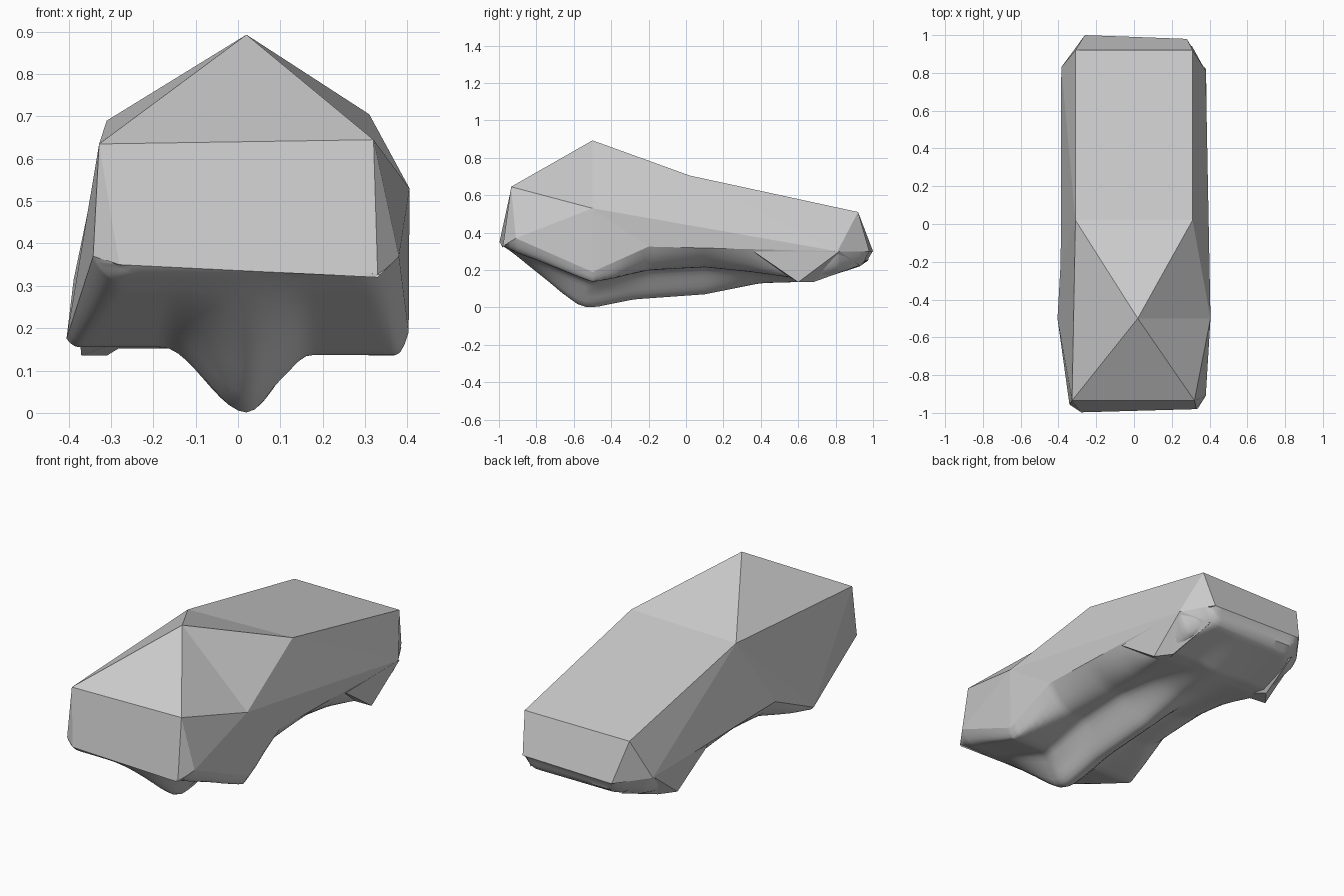
import bpy, math

if "Cube" in bpy.data.objects:
    bpy.data.objects.remove(bpy.data.objects["Cube"])


def make_object(name, verts, faces, smooth=None):
    mesh = bpy.data.meshes.new(name)
    mesh.from_pydata(verts, [], faces)
    mesh.update()
    ob = bpy.data.objects.new(name, mesh)
    bpy.context.collection.objects.link(ob)
    bpy.context.view_layer.objects.active = ob
    ob.select_set(True)
    bpy.ops.object.mode_set(mode='EDIT')
    bpy.ops.mesh.select_all(action='SELECT')
    bpy.ops.mesh.normals_make_consistent(inside=False)
    bpy.ops.object.mode_set(mode='OBJECT')
    if smooth:
        bpy.ops.object.shade_smooth_by_angle(angle=math.radians(smooth))
    ob.select_set(False)
    return ob


def interp(table, y):
    # Piecewise linear lookup of rows (y, value, ...)
    for a, b in zip(table, table[1:]):
        if y <= b[0]:
            t = max(0, (y - a[0]) / (b[0] - a[0]))
            return [p + (q - p) * t for p, q in zip(a[1:], b[1:])]
    return list(table[-1][1:])


# Faceted upper shell: roof, front, back and side corners
P = {
    'apex': (.02, -.5, .893), 'roofL': (-.31, .02, .69), 'roofR': (.31, .02, .705),
    'frontL': (-.328, -.935, .635), 'frontR': (.32, -.935, .645),
    'sideR': (.405, -.5, .53), 'backL': (-.31, .92, .51), 'backR': (.31, .92, .51),
    'noseL': (-.28, -.997, .35), 'noseR': (.33, -.98, .32),
    'cheekL': (-.342, -.955, .37), 'cheekR': (.38, -.91, .37),
    'lumpL': (-.405, -.5, .175), 'lumpR': (.403, -.5, .19),
    'midL': (-.388, -.2, .315), 'midR': (.39, -.2, .325),
    'tailL': (-.26, 1.0, .30), 'tailR': (.28, .98, .30),
    'cornerL': (-.385, .83, .30), 'cornerR': (.38, .81, .30),
}
top_faces = ['apex roofL roofR', 'apex frontL roofL', 'apex frontR frontL',
             'apex sideR frontR', 'apex roofR sideR', 'roofL backL backR roofR']
front_faces = ['frontL frontR noseR noseL', 'frontL noseL cheekL', 'frontR cheekR noseR']
right_faces = ['frontR sideR cheekR', 'sideR lumpR cheekR', 'sideR midR lumpR',
               'sideR cornerR midR', 'sideR roofR cornerR', 'roofR backR cornerR',
               'backR tailR cornerR']
left_faces = ['frontL cheekL lumpL', 'frontL lumpL roofL', 'roofL lumpL midL',
              'roofL midL cornerL', 'roofL cornerL backL', 'backL cornerL tailL']
back_faces = ['backL tailL tailR backR']
names = list(P)
shell = top_faces + front_faces + right_faces + left_faces + back_faces
faces = [[names.index(n) for n in f.split()] for f in shell]

# Underside: rim lines, plateau height with flank width, and keel along the length
rimL = [(-.99, -.28, .35), (-.955, -.342, .37), (-.5, -.405, .175),
        (-.2, -.388, .315), (.83, -.385, .30), (.99, -.26, .30)]
rimR = [(-.99, .33, .32), (-.91, .38, .37), (-.5, .403, .19),
        (-.2, .39, .325), (.81, .38, .30), (.99, .28, .30)]
plateau = [(-.99, .335, .05), (-.9, .29, .07), (-.7, .22, .05), (-.5, .155, .03),
           (-.38, .17, .06), (-.2, .2, .15), (.1, .215, .19), (.35, .19, .15),
           (.6, .155, .07), (.68, .152, .08), (.93, .22, .09), (.975, .25, .06),
           (.99, .30, .02)]
keel = [(-.99, .335), (-.93, .295), (-.75, .15), (-.65, .067), (-.58, .018), (-.53, .001),
        (-.48, .002), (-.42, .015), (-.28, .043), (.1, .07), (.4, .13), (.68, .138),
        (.93, .22), (.975, .25), (.99, .30)]


def underside_z(x, y, a, b):
    pz, w = interp(plateau, y)
    kz = interp(keel, y)[0]
    if x > .1:
        pz -= .018 * math.exp(-((y + .5) / .2) ** 2)
    s = max(0, 1 - abs(x - .02) / (.2 if x < .02 else .155))
    s = s * s * (3 - 2 * s)
    base = pz + (min(kz, pz) - pz) * s
    (xl, zl), (xr, zr) = a, b
    for d, z in ((x - xl, zl), (xr - x, zr)):
        if d < w:
            t = 1 - d / w
            base += (z - base) * t * t
    return base


ys = sorted({round(-.98 + i * .04, 3) for i in range(50)}
            | {-.99, -.955, -.91, -.5, -.53, -.2, .6, .68, .81, .83, .93, .975, .99})
us = sorted([i / 40 for i in range(41)] + [.012, .037, .963, .988])
n = len(us)
grid, gfaces = [], []
for y in ys:
    a, b = interp(rimL, y), interp(rimR, y)
    for u in us:
        x = a[0] + (b[0] - a[0]) * u
        yy, z = y, max(0, underside_z(x, y, a, b))
        # Straight end rows that meet the shell's lower front and back edges
        if y == ys[0]:
            yy, z = -.997 + .017 * u, .35 - .03 * u
        elif y == ys[-1]:
            yy, z = 1.0 - .02 * u, .30
        elif y > .95:
            yy = y - .02 * u
        grid.append((x, yy, z))
for j in range(len(ys) - 1):
    for i in range(n - 1):
        k = j * n + i
        gfaces.append((k, k + n, k + n + 1, k + 1))

make_object('body_shell', list(P.values()), faces)
under = make_object('underside', grid, gfaces, smooth=35)
if sum(p.normal.z for p in under.data.polygons) > 0:
    under.data.flip_normals()

# Rear wheel skirts: small pointed wedges on each side
for side, label in ((-1, 'left'), (1, 'right')):
    v = [(side * x, y, z) for x, y, z in
         ((.385, .36, .30), (.382, .82, .30), (.37, .6, .135),
          (.31, .68, .135), (.22, .5, .19), (.27, .93, .225))]
    make_object('rear_skirt_' + label, v,
                [(0, 2, 1), (1, 2, 3), (0, 4, 2), (2, 4, 3), (1, 3, 5), (3, 4, 5),
                 (0, 1, 5, 4)])
